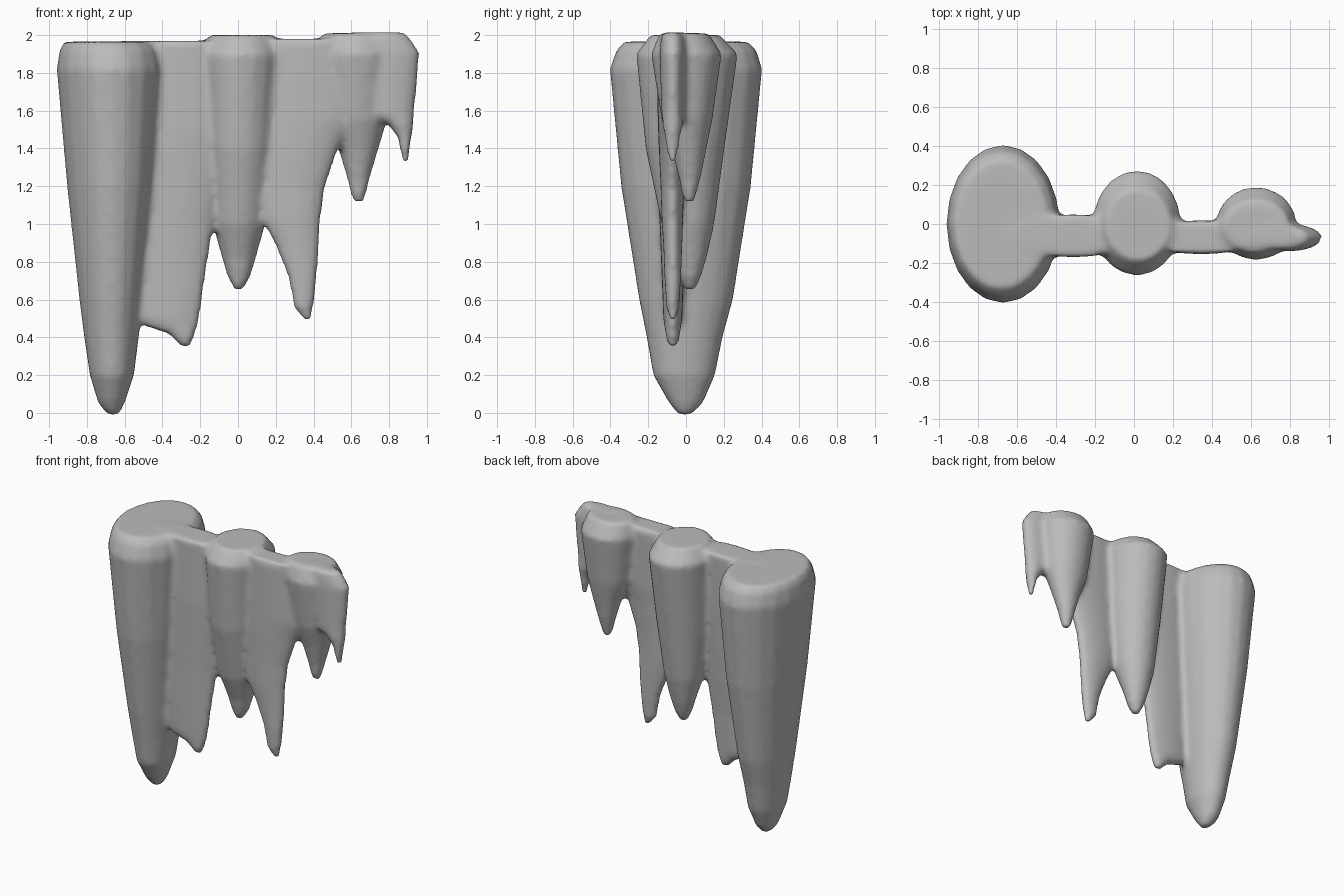
import bpy, bmesh, math

ice = bpy.data.materials.new("ice_grey")
ice.diffuse_color = (0.5, 0.5, 0.5, 1)

bm = bmesh.new()
SIDES = 20


def icicle(rows):
    """Loft elliptical rings; each row is (z, x_min, x_max, y_min, y_max), top to tip."""
    rings = []
    for z, x0, x1, y0, y1 in rows:
        ring = []
        for i in range(SIDES):
            a = 2 * math.pi * i / SIDES
            ring.append(bm.verts.new(((x0 + x1) / 2 + (x1 - x0) / 2 * math.cos(a),
                                      (y0 + y1) / 2 + (y1 - y0) / 2 * math.sin(a), z)))
        rings.append(ring)
    for a, b in zip(rings, rings[1:]):
        for i in range(SIDES):
            j = (i + 1) % SIDES
            bm.faces.new((a[i], b[i], b[j], a[j]))
    bm.faces.new(rings[0])
    bm.faces.new(rings[-1][::-1])


# Large left icicle
icicle([(1.965, -.92, -.44, -.33, .33), (1.92, -.945, -.40, -.37, .375),
        (1.82, -.96, -.38, -.405, .405), (1.2, -.905, -.43, -.345, .345),
        (.6, -.84, -.50, -.25, .25), (.4, -.815, -.525, -.21, .195),
        (.2, -.785, -.55, -.175, .155), (.05, -.74, -.60, -.09, .09),
        (-.01, -.69, -.63, -.04, .03)])

# Thin sheet with blunt double tip beside it
icicle([(1.97, -.62, .0, -.17, .05), (1.5, -.62, -.02, -.165, .035),
        (1.0, -.62, -.125, -.14, .01), (.75, -.60, -.165, -.13, -.01),
        (.5, -.56, -.20, -.12, -.02), (.46, -.50, -.21, -.115, -.025),
        (.42, -.37, -.225, -.11, -.03), (.35, -.30, -.25, -.095, -.045)])

# Round middle icicle
icicle([(2.0, -.15, .19, -.19, .18), (1.9, -.21, .24, -.265, .275),
        (1.4, -.18, .20, -.215, .205), (1.0, -.135, .145, -.13, .15),
        (.82, -.085, .095, -.06, .11), (.72, -.055, .065, -.035, .08),
        (.65, -.02, .025, -.01, .05)])

# Thin sheet right of the middle
icicle([(1.98, .05, .64, -.155, .02), (1.55, .05, .62, -.15, .01),
        (1.42, .07, .54, -.145, 0), (1.2, .09, .465, -.135, -.01),
        (1.03, .12, .44, -.13, -.015), (.88, .20, .43, -.12, -.02),
        (.72, .265, .42, -.115, -.025), (.56, .295, .40, -.105, -.035),
        (.49, .35, .385, -.09, -.05)])

# Short round icicle
icicle([(2.01, .45, .79, -.14, .12), (1.9, .42, .83, -.185, .19),
        (1.55, .47, .79, -.13, .14), (1.4, .53, .745, -.08, .11),
        (1.25, .575, .70, -.04, .08), (1.12, .605, .67, -.015, .045)])

# Small end icicle
icicle([(2.015, .60, .89, -.13, -.01), (1.91, .62, .965, -.14, 0),
        (1.58, .68, .935, -.13, -.01), (1.53, .79, .93, -.125, -.015),
        (1.46, .845, .92, -.115, -.03), (1.32, .87, .90, -.09, -.05)])

bmesh.ops.recalc_face_normals(bm, faces=bm.faces)
mesh = bpy.data.meshes.new("icicle_cluster")
bm.to_mesh(mesh)
bm.free()
mesh.materials.append(ice)
obj = bpy.data.objects.new("icicle_cluster", mesh)
bpy.context.collection.objects.link(obj)
bpy.context.view_layer.objects.active = obj
obj.select_set(True)

# Fuse the icicles into one softly blended body
remesh = obj.modifiers.new("fuse", 'REMESH')
remesh.mode = 'VOXEL'
remesh.voxel_size = 0.02
remesh.use_smooth_shade = True
soften = obj.modifiers.new("soften", 'SMOOTH')
soften.factor = 0.5
soften.iterations = 5
for name in ("fuse", "soften"):
    bpy.ops.object.modifier_apply(modifier=name)
bpy.ops.object.shade_smooth()
